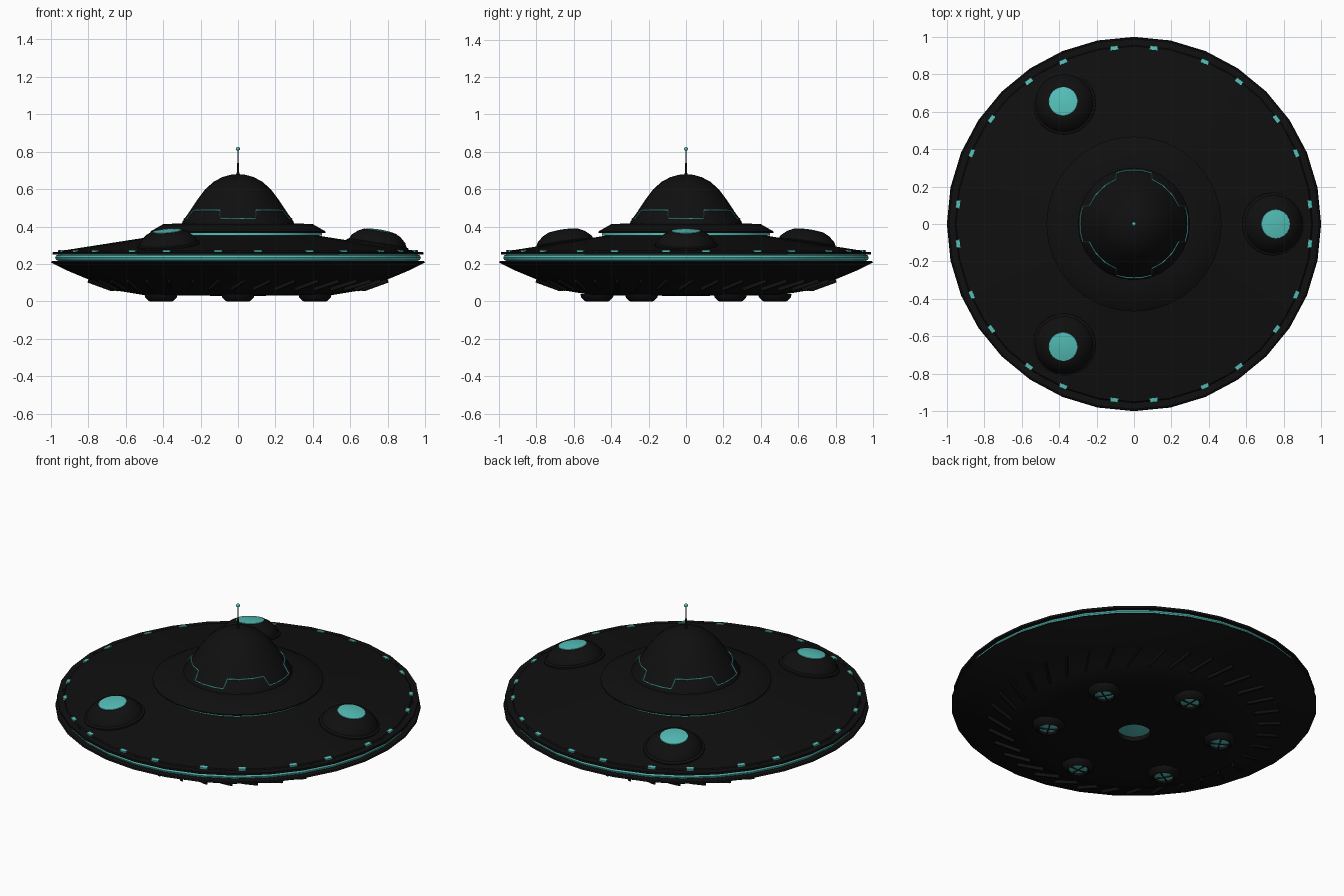
import bpy, bmesh, math
from mathutils import Matrix, Vector

if "Cube" in bpy.data.objects:
    bpy.data.objects.remove(bpy.data.objects["Cube"])


def material(name, rgb):
    m = bpy.data.materials.new(name)
    m.diffuse_color = (*rgb, 1)
    m.use_nodes = True
    m.node_tree.nodes["Principled BSDF"].inputs["Base Color"].default_value = m.diffuse_color
    return m


BLACK = material("hull black", (0.005, 0.005, 0.005))
DARK = material("dark metal", (0.012, 0.011, 0.013))
TEAL = material("teal glow", (0.09, 0.52, 0.48))


def finish(bm, name, mat, matrix=None, angle=35):
    bmesh.ops.remove_doubles(bm, verts=bm.verts, dist=1e-5)
    bmesh.ops.recalc_face_normals(bm, faces=bm.faces)
    if matrix:
        bm.transform(matrix)
    me = bpy.data.meshes.new(name)
    bm.to_mesh(me)
    bm.free()
    ob = bpy.data.objects.new(name, me)
    bpy.context.collection.objects.link(ob)
    me.materials.append(mat)
    bpy.ops.object.select_all(action='DESELECT')
    ob.select_set(True)
    bpy.context.view_layer.objects.active = ob
    bpy.ops.object.shade_smooth_by_angle(angle=math.radians(angle))
    return ob


def lathe(name, profile, mat, segs=32, matrix=None):
    """Spin an (r, z) profile around the z axis."""
    bm = bmesh.new()
    vs = [bm.verts.new((r, 0, z)) for r, z in profile]
    es = [bm.edges.new(p) for p in zip(vs, vs[1:])]
    bmesh.ops.spin(bm, geom=vs + es, cent=(0, 0, 0), axis=(0, 0, 1),
                   angle=2 * math.pi, steps=segs, use_merge=True)
    return finish(bm, name, mat, matrix)


def box(name, size, mat, matrix):
    bm = bmesh.new()
    bmesh.ops.create_cube(bm, size=1, matrix=Matrix.Diagonal((*size, 1)))
    return finish(bm, name, mat, matrix)


def around(deg, r, z, tilt=0, twist=0):
    """Place at radius r, turned to face outward and tilted outward."""
    return (Matrix.Rotation(math.radians(deg), 4, 'Z') @ Matrix.Translation((r, 0, z))
            @ Matrix.Rotation(math.radians(tilt), 4, 'Y')
            @ Matrix.Rotation(math.radians(twist), 4, 'Z'))


# Saucer body
lathe("lower_hull", [(0.09, 0.06), (0.09, 0.03), (0.5, 0.034), (0.66, 0.06), (0.68, 0.075),
                     (0.80, 0.118), (0.92, 0.168), (1.0, 0.208), (0.995, 0.215), (0.96, 0.217)], BLACK)
lathe("rim_light_band", [(0.955, 0.214), (0.972, 0.222), (0.977, 0.234),
                         (0.972, 0.246), (0.955, 0.253)], TEAL)
lathe("upper_hull", [(0.95, 0.25), (0.99, 0.25), (0.99, 0.263), (0.955, 0.264),
                     (0.95, 0.270), (0.47, 0.345), (0.43, 0.352), (0.0, 0.352)], BLACK)

# Collar and cockpit dome
lathe("collar_light_band", [(0.42, 0.350), (0.45, 0.353), (0.45, 0.368), (0.42, 0.370)], TEAL)
lathe("collar", [(0.42, 0.367), (0.468, 0.367), (0.468, 0.374), (0.40, 0.413),
                 (0.30, 0.418), (0.0, 0.418)], BLACK)
lathe("dome", [(0.30, 0.415), (0.295, 0.43), (0.262, 0.476), (0.22, 0.54), (0.175, 0.60),
               (0.13, 0.64), (0.085, 0.664), (0.04, 0.677), (0, 0.68)], BLACK, 24)

# Stepped glowing trim around the dome
cu = bpy.data.curves.new("dome_trim", 'CURVE')
cu.dimensions = '3D'
cu.bevel_depth = 0.004
cu.bevel_resolution = 0
sp = cu.splines.new('POLY')
pts = []
for k in range(4):
    for a, high in ((-26, 0), (-23, 1), (-8, 1), (8, 1), (23, 1), (26, 0), (37, 0), (53, 0)):
        t = math.radians(45 + 90 * k + a)
        r, z = (0.257, 0.488) if high else (0.290, 0.442)
        pts.append((r * math.cos(t), r * math.sin(t), z))
sp.points.add(len(pts) - 1)
for p, c in zip(sp.points, pts):
    p.co = (*c, 1)
sp.use_cyclic_u = True
trim = bpy.data.objects.new("dome_trim", cu)
bpy.context.collection.objects.link(trim)
cu.materials.append(TEAL)

# Antenna
lathe("antenna", [(0.012, 0.672), (0.006, 0.69), (0.004, 0.74), (0.0025, 0.81), (0, 0.81)], DARK, 8)
bm = bmesh.new()
bmesh.ops.create_icosphere(bm, subdivisions=2, radius=0.011)
finish(bm, "antenna_tip", TEAL, Matrix.Translation((0, 0, 0.816)))

# Three upper pods with domed lights
for i in range(3):
    m = around(120 * i, 0.745, 0.300, 9)
    lathe(f"upper_pod_{i}", [(0.17, -0.02), (0.168, 0.008), (0.155, 0.014), (0.145, 0.035),
                             (0.115, 0.062), (0.085, 0.077), (0.08, 0.077), (0, 0.075)], BLACK, 24, m)
    lathe(f"upper_pod_light_{i}", [(0.08, 0.074), (0.077, 0.079), (0.04, 0.084), (0, 0.086)], TEAL, 24, m)

# Paired rim lights with a small bolt between them
for i in range(12):
    for s in (-6.4, 6.4):
        box(f"rim_light_{i}_{'a' if s < 0 else 'b'}", (0.022, 0.042, 0.014), TEAL,
            around(30 * i + s, 0.946, 0.268, 6))
    box(f"rim_bolt_{i}", (0.008, 0.022, 0.012), DARK, around(30 * i, 0.957, 0.268, 6))

# Slanted vanes under the hull
for i in range(36):
    box(f"under_vane_{i}", (0.15, 0.012, 0.03), BLACK, around(10 * i, 0.735, 0.092, -20, 28))

# Six landing thrusters with recessed lights
for i in range(6):
    m = around(30 + 60 * i, 0.475, 0)
    lathe(f"thruster_{i}", [(0.09, 0.04), (0.085, 0.022), (0.066, 0.003), (0.06, 0.0),
                            (0.056, 0.003), (0.052, 0.016)], BLACK, 16, m)
    lathe(f"thruster_light_{i}", [(0.056, 0.014), (0.03, 0.008), (0, 0.006)], TEAL, 16, m)
    for k in range(2):
        box(f"thruster_grille_{i}_{k}", (0.106, 0.006, 0.008), DARK,
            m @ Matrix.Translation((0, 0, 0.007)) @ Matrix.Rotation(k * math.pi / 2, 4, 'Z'))

# Central belly light, recessed
lathe("belly_light", [(0.092, 0.056), (0.05, 0.050), (0, 0.048)], TEAL, 24)
